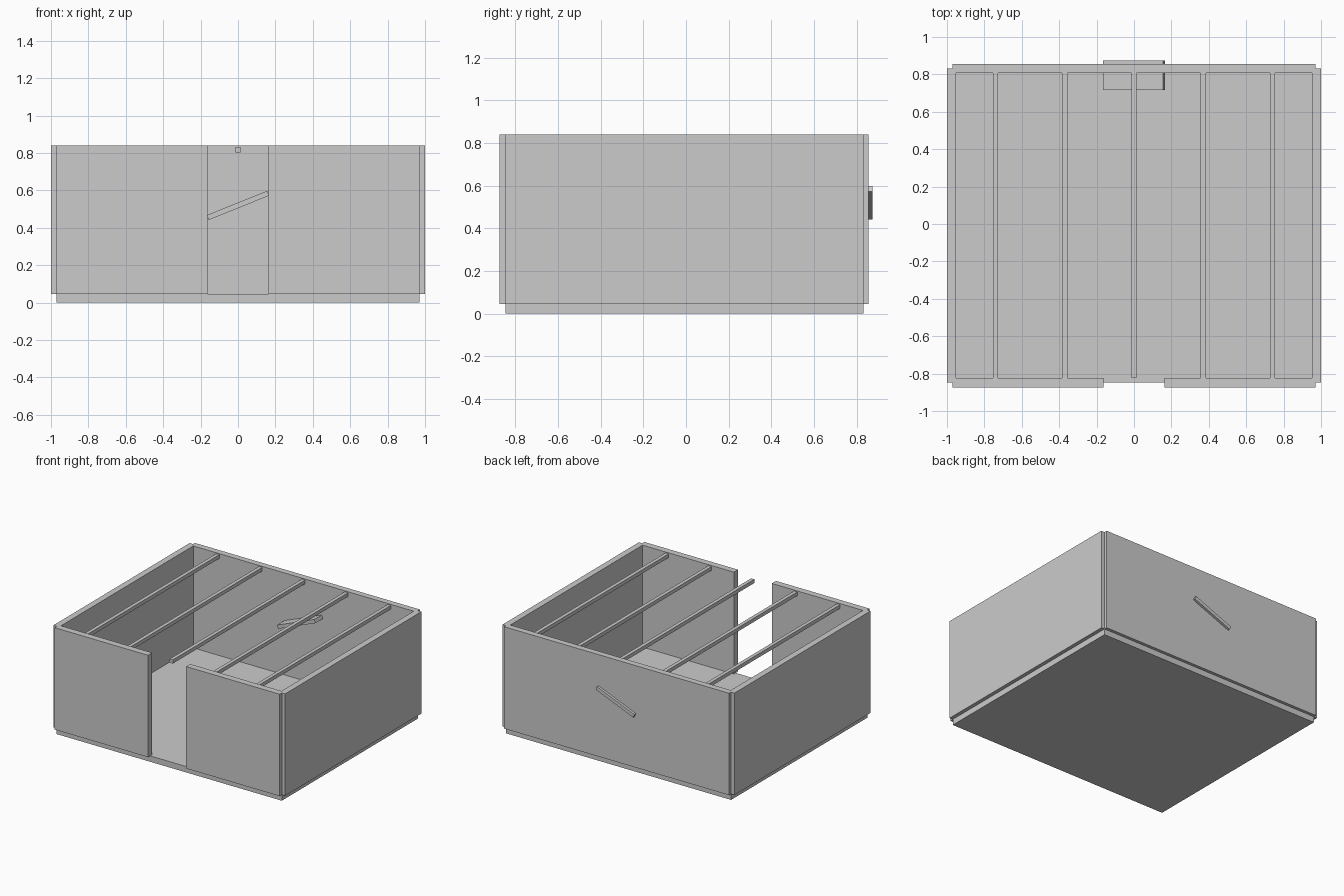
import bpy, math

if "Cube" in bpy.data.objects:
    bpy.data.objects.remove(bpy.data.objects["Cube"])

def box(name, x, y, z):
    """Axis-aligned box from (min, max) ranges."""
    bpy.ops.mesh.primitive_cube_add(size=1, location=[sum(r) / 2 for r in (x, y, z)])
    ob = bpy.context.object
    ob.name = name
    ob.scale = [r[1] - r[0] for r in (x, y, z)]
    bpy.ops.object.transform_apply(location=False, rotation=False, scale=True)
    return ob

Z = (0.046, 0.841)      # wall height range
SIDE_Y = (-0.847, 0.831)

# Floor slab
box("floor", (-0.971, 0.971), SIDE_Y, (0, 0.046))

# Back wall
box("back_wall", (-0.971, 0.971), (0.807, 0.855), Z)

# Side walls and front wall halves, leaving the doorway open
for side, s in (("left", -1), ("right", 1)):
    box(side + "_wall", sorted((s * 0.951, s * 1.0)), SIDE_Y, Z)
    box(side + "_front_wall", sorted((s * 0.164, s * 0.971)), (-0.874, -0.823), Z)

# Roof beams
for i in range(5):
    x = (i - 2) * 0.37
    box(f"roof_beam_{i + 1}", (x - 0.014, x + 0.014), (-0.823, 0.809), (0.804, 0.833))

# Tilted shelf passing through the back wall
shelf = box("tilted_shelf", (-0.174, 0.174), (0.717, 0.874), (0.506, 0.534))
shelf.rotation_euler = (0, -math.radians(22), 0)
